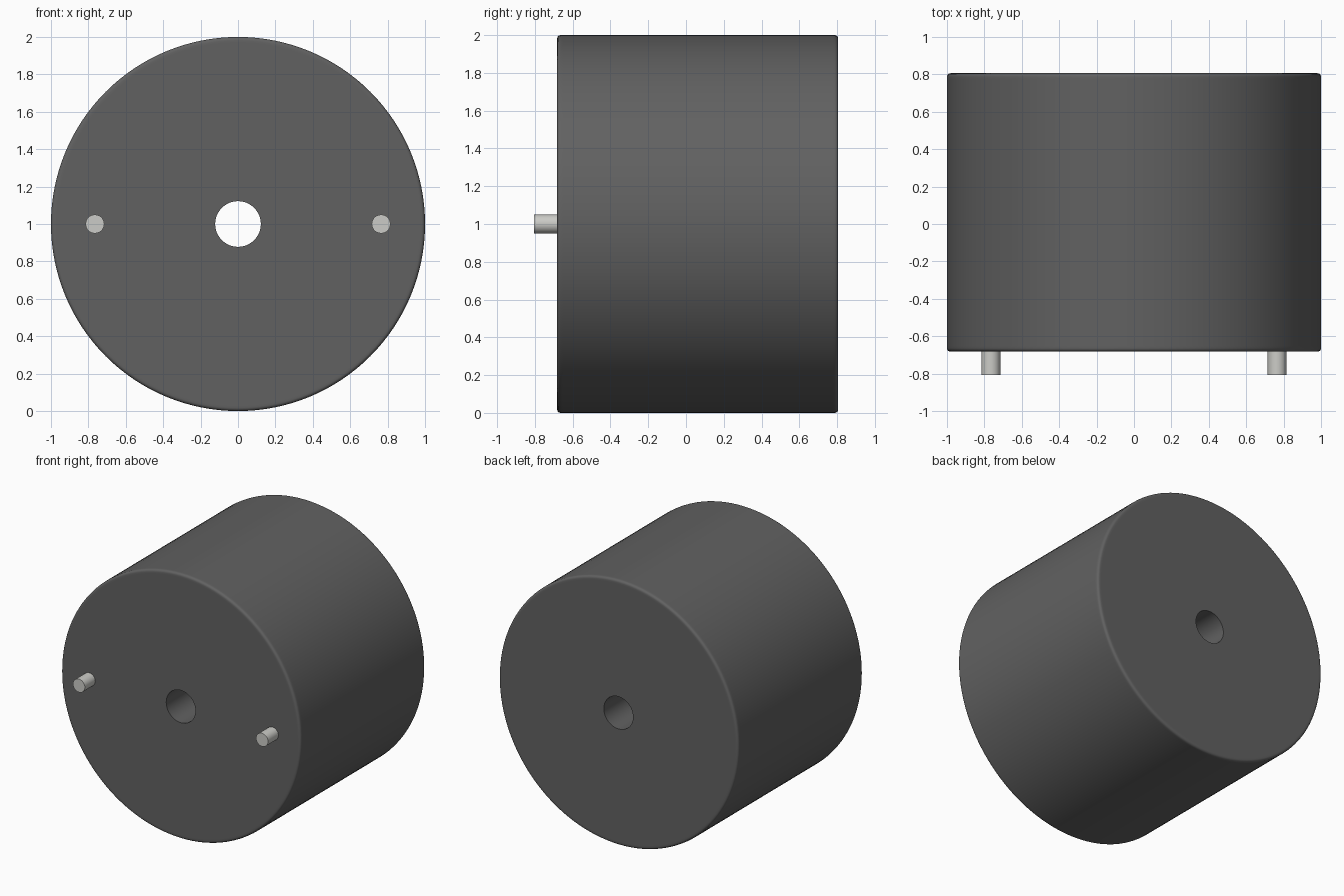
import bpy, bmesh, math
from mathutils import Vector, Matrix

if "Cube" in bpy.data.objects:
    bpy.data.objects.remove(bpy.data.objects["Cube"])

FRONT, BACK, R, HOLE, CZ = -0.682, 0.806, 1.0, 0.122, 1.0
FILLET = 0.018


def material(name, grey):
    m = bpy.data.materials.new(name)
    m.diffuse_color = (*grey, 1)
    m.use_nodes = True
    m.node_tree.nodes["Principled BSDF"].inputs["Base Color"].default_value = m.diffuse_color
    return m


def arc(cr, cy, rad, a0, a1, n=4):
    """Fillet points (radius, y) around a centre."""
    return [(cr + rad * math.cos(math.radians(a0 + (a1 - a0) * i / n)),
             cy + rad * math.sin(math.radians(a0 + (a1 - a0) * i / n))) for i in range(n + 1)]


def lathe(name, profile, centre, mat, steps, closed=False):
    """Revolve a (radius, y) profile around the y axis."""
    bm = bmesh.new()
    verts = [bm.verts.new((r, y, 0)) for r, y in profile]
    edges = [bm.edges.new(p) for p in zip(verts, verts[1:])]
    if closed:
        edges.append(bm.edges.new((verts[-1], verts[0])))
    bmesh.ops.spin(bm, geom=verts + edges, cent=(0, 0, 0), axis=(0, 1, 0),
                   angle=math.tau, steps=steps, use_merge=True)
    bmesh.ops.remove_doubles(bm, verts=bm.verts, dist=1e-5)
    if not closed:
        bmesh.ops.holes_fill(bm, edges=[e for e in bm.edges if e.is_boundary], sides=0)
    bmesh.ops.recalc_face_normals(bm, faces=bm.faces)
    mesh = bpy.data.meshes.new(name)
    bm.to_mesh(mesh)
    bm.free()
    mesh.materials.append(mat)
    ob = bpy.data.objects.new(name, mesh)
    ob.location = centre
    bpy.context.collection.objects.link(ob)
    bpy.ops.object.select_all(action='DESELECT')
    ob.select_set(True)
    bpy.context.view_layer.objects.active = ob
    bpy.ops.object.shade_smooth_by_angle(angle=math.radians(30))
    return ob


dark = material("dark_grey", (0.12, 0.12, 0.12))
light = material("light_grey", (0.6, 0.6, 0.57))

# Drum with rounded rims and a central through bore
f, s = FILLET, 0.012
profile = [(HOLE, FRONT), (R - f - s, FRONT)]
profile += arc(R - f, FRONT + f, f, -90, 0)
profile += [(R, FRONT + f + s), (R, BACK - f - s)]
profile += arc(R - f, BACK - f, f, 0, 90)
profile += [(R - f - s, BACK), (HOLE, BACK)]
lathe("drum_body", profile, (0, 0, CZ), dark, 128, closed=True)

# Two locating pins on the front face
for side, x in (("left", -0.765), ("right", 0.765)):
    lathe(f"{side}_pin", [(0.05, -0.806), (0.05, FRONT + 0.02)], (x, 0, CZ), light, 48)
